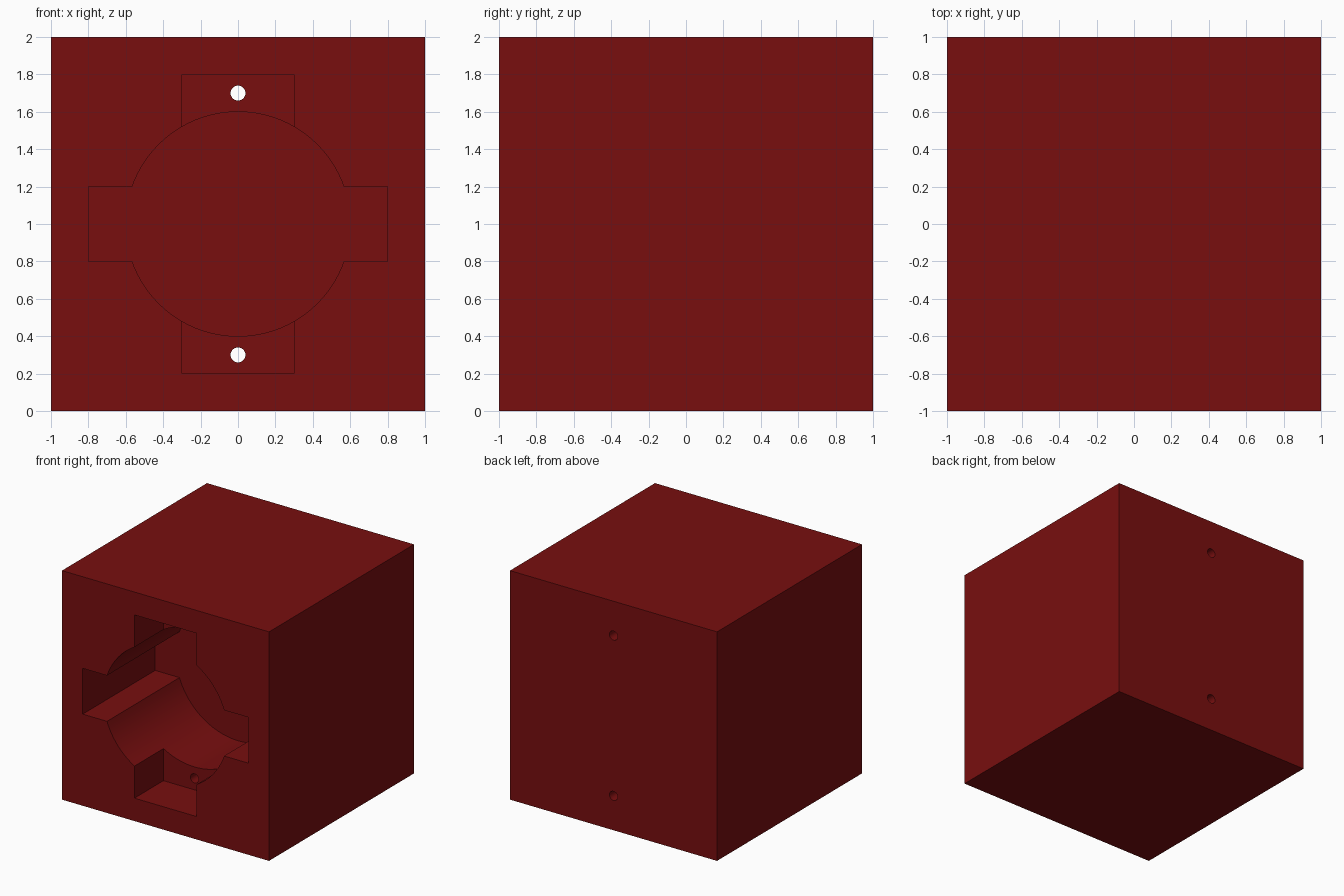
import bpy
import math

default = bpy.data.objects.get("Cube")
if default:
    bpy.data.objects.remove(default, do_unlink=True)

# Single dark red colour
RED = (0.188, 0.0045, 0.0048, 1.0)
red = bpy.data.materials.new("dark red")
red.diffuse_color = RED
red.use_nodes = True
red.node_tree.nodes["Principled BSDF"].inputs["Base Color"].default_value = RED


def box(name, width, height, y0, y1):
    """Box centred on x = 0, z = 1, spanning y0 to y1."""
    bpy.ops.mesh.primitive_cube_add(size=1, location=(0, (y0 + y1) / 2, 1))
    ob = bpy.context.object
    ob.name = name
    ob.scale = (width, y1 - y0, height)
    bpy.ops.object.transform_apply(location=True, rotation=True, scale=True)
    ob.data.materials.append(red)
    return ob


def rod(name, radius, z, y0, y1, sides):
    """Cylinder lying along y."""
    bpy.ops.mesh.primitive_cylinder_add(
        vertices=sides, radius=radius, depth=y1 - y0,
        location=(0, (y0 + y1) / 2, z), rotation=(math.pi / 2, 0, 0))
    ob = bpy.context.object
    ob.name = name
    bpy.ops.object.transform_apply(location=True, rotation=True, scale=True)
    ob.data.materials.append(red)
    return ob


# Solid block
block = box("block", 2, 2, -1, 1)

# Cutters: deep round bore, deep side slots, shallow upright slots, screw holes
cutters = [
    rod("bore_cutter", 0.6, 1, -1.2, 0, 96),
    box("side_slot_cutter", 1.6, 0.4, -1.2, 0),
    box("upright_slot_cutter", 0.6, 1.6, -1.2, -0.6),
    rod("lower_hole_cutter", 0.04, 0.3, -0.8, 1.2, 32),
    rod("upper_hole_cutter", 0.04, 1.7, -0.8, 1.2, 32),
]

bpy.ops.object.select_all(action='DESELECT')
block.select_set(True)
bpy.context.view_layer.objects.active = block
for cutter in cutters:
    cutter.hide_render = True
    mod = block.modifiers.new(cutter.name, 'BOOLEAN')
    mod.operation = 'DIFFERENCE'
    mod.solver = 'EXACT'
    mod.object = cutter
    bpy.ops.object.modifier_apply(modifier=mod.name)
    bpy.data.objects.remove(cutter, do_unlink=True)

# Smooth bore walls, crisp edges
bpy.ops.object.shade_smooth_by_angle(angle=math.radians(30))
